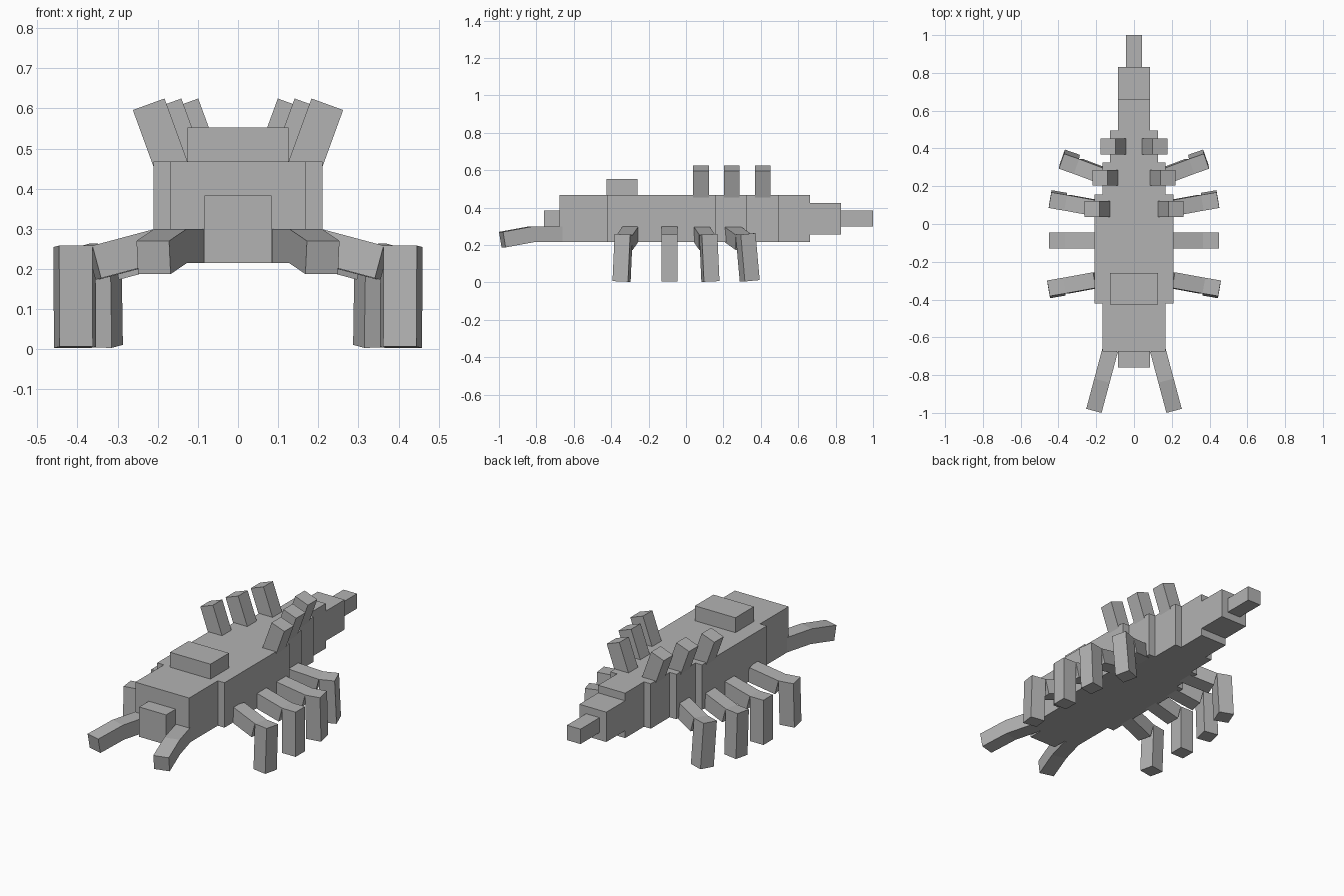
import bpy
from math import radians
from mathutils import Matrix, Vector

cube = bpy.data.objects.get("Cube")
if cube:
    bpy.data.objects.remove(cube, do_unlink=True)

U = 0.084  # block unit

grey = bpy.data.materials.new("plain grey")
grey.use_nodes = True
colour = (0.45, 0.45, 0.45, 1)
grey.diffuse_color = colour
grey.node_tree.nodes["Principled BSDF"].inputs["Base Color"].default_value = colour


def rot(angle, axis):
    return Matrix.Rotation(radians(angle), 4, axis)


def box(name, low, high, matrix=None):
    """Box between two local corners, placed by a matrix."""
    low, high = Vector(low), Vector(high)
    matrix = matrix or Matrix()
    bpy.ops.mesh.primitive_cube_add(size=1)
    ob = bpy.context.object
    ob.name = ob.data.name = name
    ob.data.transform(matrix @ Matrix.Translation((low + high) / 2)
                      @ Matrix.Diagonal((*(high - low), 1)))
    ob.data.materials.append(grey)
    return ob


def pair(name, low, high, matrix):
    """Left part and its mirrored right twin."""
    box("left_" + name, low, high, matrix)
    twin = box("right_" + name, low, high, matrix)
    twin.data.transform(Matrix.Scale(-1, 4, (1, 0, 0)))
    twin.data.flip_normals()


# Body blocks: name, half width, y range, z range
for name, w, y0, y1, z0, z1 in (
    ("snout", 0.084, -0.76, -0.675, 0.215, 0.383),
    ("head", 0.168, -0.675, -0.42, 0.215, 0.468),
    ("thorax", 0.21, -0.42, 0.157, 0.215, 0.468),
    ("abdomen_front", 0.168, 0.157, 0.325, 0.215, 0.468),
    ("abdomen_middle", 0.126, 0.325, 0.494, 0.215, 0.468),
    ("abdomen_rear", 0.084, 0.494, 0.662, 0.215, 0.468),
    ("tail", 0.084, 0.662, 0.83, 0.257, 0.425),
    ("tail_tip", 0.042, 0.83, 1.0, 0.299, 0.383),
    ("back_hump", 0.126, -0.425, -0.26, 0.468, 0.552),
):
    box(name, (-w, y0, z0), (w, y1, z1))

# Back spines lean outward
for i, y in enumerate((0.08, 0.245, 0.41)):
    top = Matrix.Translation((0.262 - i * U / 2, y, 0.596)) @ rot(20, 'Y')
    pair(f"spine_{i + 1}", (-U, -U / 2, -2 * U), (0, U / 2, 0), top)

# Legs: sloping upper block, then hanging lower block
for i, (x, y, yaw) in enumerate(((0.21, -0.297, -10), (0.204, -0.088, 0),
                                 (0.202, 0.083, 10), (0.152, 0.247, 20))):
    hip = Matrix.Translation((x, y, 0.299)) @ rot(15, 'Y') @ rot(yaw, 'Z')
    knee = hip @ Matrix.Translation((2 * U, 0, 0)) @ rot(-15, 'Y')
    pair(f"upper_leg_{i + 1}", (0, -U / 2, -U), (2 * U, U / 2, 0), hip)
    pair(f"lower_leg_{i + 1}", (0, -U / 2, -3 * U), (U, U / 2, 0), knee)

# Feelers splay outward, with drooping ends
base = Matrix.Translation((0.126, -0.667, 0.299)) @ rot(15, 'Z')
bend = base @ Matrix.Translation((0, -2 * U, 0)) @ rot(10, 'X')
pair("feeler_base", (-U / 2, -2 * U, -U), (U / 2, 0, 0), base)
pair("feeler_end", (-U / 2, -2 * U, -U), (U / 2, 0, 0), bend)
